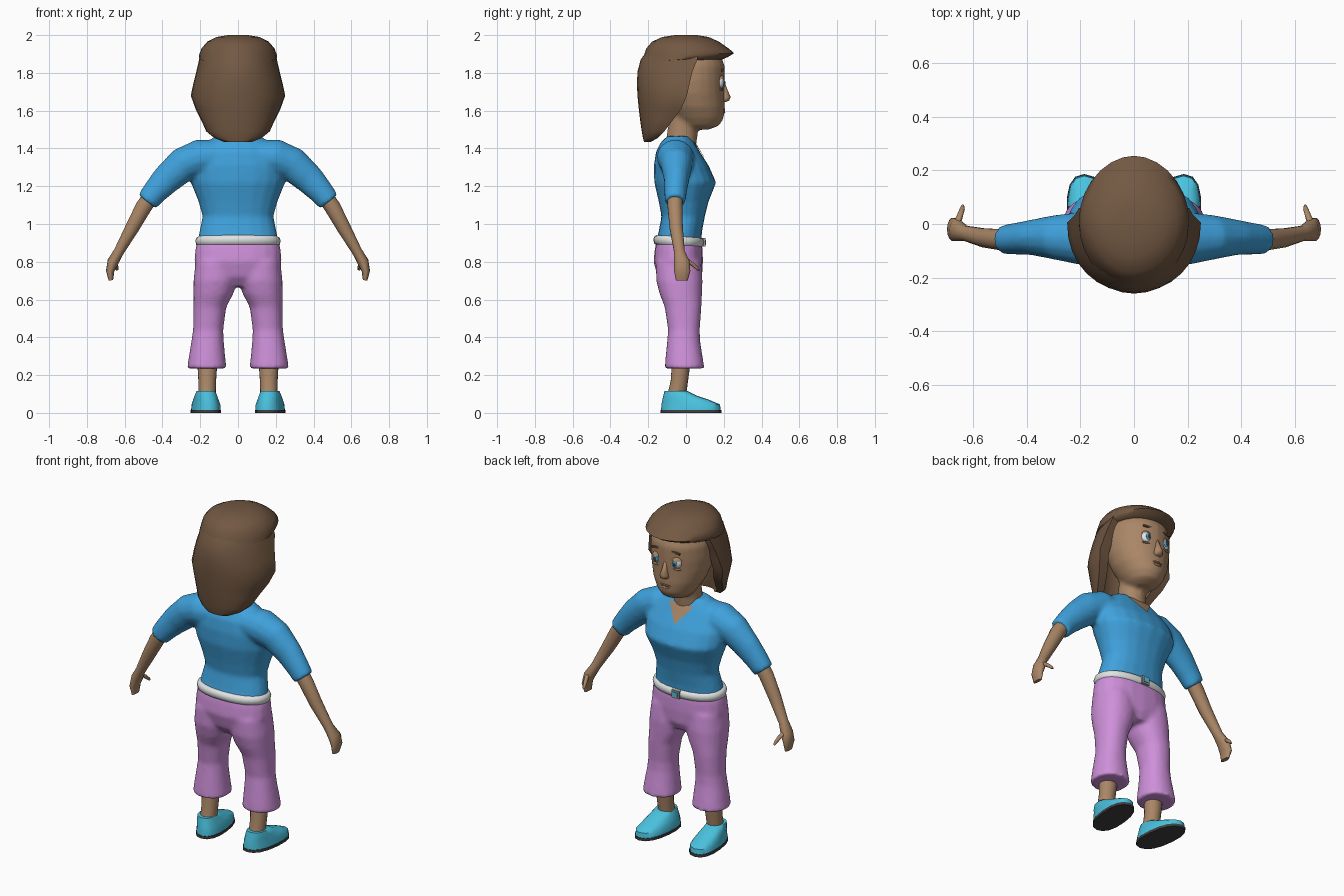
import bpy, bmesh, math
from mathutils import Vector

if "Cube" in bpy.data.objects:
    bpy.data.objects.remove(bpy.data.objects["Cube"])


def mat(name, r, g, b):
    m = bpy.data.materials.new(name)
    m.diffuse_color = (r, g, b, 1)
    m.use_nodes = True
    m.node_tree.nodes["Principled BSDF"].inputs["Base Color"].default_value = m.diffuse_color
    return m


SKIN = mat("skin", .40, .24, .135)
HAIR = mat("brown hair", .17, .098, .055)
BLUE = mat("shirt blue", .05, .36, .72)
PINK = mat("trouser pink", .62, .28, .70)
TEAL = mat("shoe teal", .07, .55, .75)
SOLE = mat("dark sole", .05, .05, .05)
WHITE = mat("white", .75, .77, .76)
GREY = mat("buckle grey", .35, .36, .36)
LIP = mat("lip brown", .25, .12, .075)


def ring(z, cx, cy, rx, ry, n=20, p=1.0, skew=0, slope=0):
    """Horizontal oval; p below 1 gives a squarer outline."""
    out = []
    for i in range(n):
        a = 2 * math.pi * i / n
        c, s = math.cos(a), math.sin(a)
        x = rx * math.copysign(abs(c) ** p, c)
        y = ry * math.copysign(abs(s) ** p, s)
        out.append(Vector((cx + x + skew * y, cy + y, z + slope * y)))
    return out


def tube(path, n=14):
    """Rings along a path of (x, y, z, radius, y radius)."""
    pts = [Vector(q[:3]) for q in path]
    out = []
    for i, q in enumerate(path):
        d = pts[min(i + 1, len(pts) - 1)] - pts[max(i - 1, 0)]
        v = Vector((0, 1, 0))
        u = v.cross(d).normalized()
        out.append([pts[i] + u * q[3] * math.cos(2 * math.pi * k / n)
                    + v * q[4] * math.sin(2 * math.pi * k / n) for k in range(n)])
    return out


def mirrored(rings):
    return [[Vector((-v.x, v.y, v.z)) for v in r] for r in rings]


def loft(name, groups, material, remesh=0, angle=50):
    """Skin one or more ring stacks into one closed object."""
    bm = bmesh.new()
    for rings in groups:
        vs = [[bm.verts.new(v) for v in r] for r in rings]
        n = len(vs[0])
        for a, b in zip(vs, vs[1:]):
            for k in range(n):
                bm.faces.new((a[k], a[(k + 1) % n], b[(k + 1) % n], b[k]))
        bm.faces.new(vs[0])
        bm.faces.new(vs[-1])
    return finish(name, bm, material, remesh, angle)


def finish(name, bm, material, remesh=0, angle=50):
    bmesh.ops.recalc_face_normals(bm, faces=bm.faces)
    me = bpy.data.meshes.new(name)
    bm.to_mesh(me)
    bm.free()
    me.materials.append(material)
    ob = bpy.data.objects.new(name, me)
    bpy.context.collection.objects.link(ob)
    if remesh:
        m = ob.modifiers.new("fuse", 'REMESH')
        m.mode, m.voxel_size, m.use_smooth_shade = 'VOXEL', remesh, True
        s = ob.modifiers.new("soften", 'SMOOTH')
        s.factor, s.iterations = .5, 5
    else:
        bpy.ops.object.select_all(action='DESELECT')
        ob.select_set(True)
        bpy.context.view_layer.objects.active = ob
        bpy.ops.object.shade_smooth_by_angle(angle=math.radians(angle))
    return ob


def ball(name, pos, r, material, keep_above=None):
    bm = bmesh.new()
    bmesh.ops.create_uvsphere(bm, u_segments=16, v_segments=10, radius=1)
    if keep_above is not None:
        bmesh.ops.bisect_plane(bm, geom=bm.verts[:] + bm.edges[:] + bm.faces[:], plane_co=(0, 0, keep_above),
                               plane_no=(0, 0, 1), clear_inner=True)
    for v in bm.verts:
        v.co = Vector(pos) + Vector((v.co.x * r[0], v.co.y * r[1], v.co.z * r[2]))
    return finish(name, bm, material)


def box(name, pos, size, material, roll=0):
    bm = bmesh.new()
    bmesh.ops.create_cube(bm, size=1)
    c, s = math.cos(roll), math.sin(roll)
    for v in bm.verts:
        x, y, z = (a * b for a, b in zip(v.co, size))
        v.co = Vector(pos) + Vector((c * x - s * z, y, s * x + c * z))
    return finish(name, bm, material, angle=20)


# shirt: torso and sleeves fused together
torso = [ring(z, 0, (a + b) / 2, rx, (b - a) / 2, p=.9) for z, rx, a, b in (
    (.90, .215, -.16, .08), (.96, .205, -.145, .085), (1.04, .188, -.13, .10), (1.12, .21, -.145, .12),
    (1.22, .25, -.168, .16), (1.31, .255, -.17, .12), (1.38, .22, -.16, .075), (1.43, .17, -.135, .045),
    (1.465, .12, -.10, .02))]
sleeve = tube([(.10, -.06, 1.36, .085, .09), (.20, -.055, 1.352, .098, .10), (.29, -.05, 1.315, .092, .085),
               (.38, -.05, 1.235, .08, .067), (.44, -.055, 1.17, .068, .06), (.482, -.058, 1.118, .06, .056)])
shirt = loft("shirt", [torso, sleeve, mirrored(sleeve)], BLUE, .012)

# skin showing in the V neckline
bm = bmesh.new()
rows = []
for j in range(9):
    t = j / 8
    rows.append([bm.verts.new(((k / 4 - 1) * (.002 + .08 * t), .105 - .05 * t, 1.33 + .11 * t)) for k in range(9)])
for a, b in zip(rows, rows[1:]):
    for k in range(8):
        bm.faces.new((a[k], a[k + 1], b[k + 1], b[k]))
neckline = finish("neckline", bm, SKIN)
w = neckline.modifiers.new("hug", 'SHRINKWRAP')
w.target, w.wrap_method, w.wrap_mode, w.offset = shirt, 'NEAREST_SURFACEPOINT', 'ABOVE_SURFACE', .005

# trousers: hips and flared legs fused together
hips = [ring(z, 0, (a + b) / 2, rx, (b - a) / 2, p=.85) for z, rx, a, b in (
    (.67, .10, -.11, .06), (.72, .20, -.15, .085), (.80, .232, -.172, .09), (.87, .226, -.165, .088),
    (.915, .215, -.155, .08))]
leg = [ring(z, (i + o) / 2, (a + b) / 2, (o - i) / 2, (b - a) / 2, p=.9) for z, i, o, a, b in (
    (.235, .06, .270, -.113, .098), (.30, .068, .260, -.108, .088), (.38, .075, .247, -.10, .075),
    (.44, .078, .238, -.095, .073), (.56, .062, .236, -.113, .082), (.63, .025, .236, -.14, .085),
    (.70, .003, .236, -.158, .088), (.80, .003, .225, -.16, .08))]
loft("trousers", [hips, leg, mirrored(leg)], PINK, .012)

# belt and buckle
loft("belt", [[ring(z, 0, -.038, .208 + e, .117 + e, n=28, p=.9, slope=-.05) for z, e in
               ((.882, 0), (.889, .013), (.912, .018), (.928, .012), (.935, 0))]], WHITE, angle=60)
box("buckle", (0, .094, .903), (.05, .018, .046), GREY)
box("buckle_inset", (0, .104, .903), (.03, .006, .027), TEAL)

# shoes, soles, shins, forearms with hands and thumbs
foot = [ring(z, .17, (a + b) / 2, rx, (b - a) / 2, n=16, p=.85, skew=.10) for z, rx, a, b in (
    (.014, .076, -.132, .184), (.045, .074, -.13, .18), (.07, .066, -.125, .12), (.09, .06, -.12, .06),
    (.115, .05, -.115, .01))]
sole = [ring(z, .17, .026, .079, .161, n=16, p=.85, skew=.10) for z in (0, .016)]
shin = [ring(.09, .163, -.05, .045, .05), ring(.17, .163, -.035, .047, .046), ring(.30, .162, -.022, .055, .05)]
arm = tube([(.455, -.058, 1.155, .042, .042), (.50, -.058, 1.09, .043, .04), (.56, -.052, .98, .037, .036),
            (.63, -.035, .855, .027, .029), (.662, -.022, .80, .030, .042), (.677, -.02, .75, .022, .044),
            (.673, -.022, .702, .012, .032)])
thumb = tube([(.662, .0, .81, .014, .02), (.65, .03, .79, .012, .018), (.642, .055, .768, .010, .012),
              (.64, .066, .755, .006, .007)], 8)
for side, f in (("right", lambda r: r), ("left", mirrored)):
    loft(side + "_shoe", [f(foot)], TEAL)
    loft(side + "_sole", [f(sole)], SOLE)
    loft(side + "_shin", [f(shin)], SKIN)
    loft(side + "_forearm_and_hand", [f(arm)], SKIN, angle=60)
    loft(side + "_thumb", [f(thumb)], SKIN, angle=60)

# head and neck fused together
skull = [ring(z, 0, (a + b) / 2, rx, (b - a) / 2, n=24) for z, rx, a, b in (
    (1.50, .05, .02, .12), (1.52, .085, -.02, .175), (1.56, .115, -.06, .20), (1.62, .148, -.10, .206),
    (1.69, .17, -.13, .203), (1.76, .18, -.15, .205), (1.84, .178, -.15, .205), (1.90, .155, -.13, .18),
    (1.95, .09, -.08, .11))]
neck = [ring(1.38, 0, -.035, .09, .085), ring(1.46, 0, -.022, .078, .082), ring(1.58, 0, -.01, .075, .075)]
loft("head", [skull, neck], SKIN, .012)

# nose and mouth
loft("nose", [[ring(z, 0, y, rx, ry, n=12) for z, y, rx, ry in (
    (1.645, .198, .016, .012), (1.655, .205, .027, .024), (1.672, .208, .025, .029), (1.70, .20, .016, .024),
    (1.745, .192, .010, .015))]], SKIN, angle=80)
ball("upper_lip", (0, .196, 1.606), (.036, .012, .007), LIP)
ball("lower_lip", (0, .195, 1.592), (.027, .013, .008), SKIN)

# eyes, lids and brows
for side, s in (("right", 1), ("left", -1)):
    x = .064 * s
    ball(side + "_eye", (x, .176, 1.75), (.031, .026, .036), WHITE)
    ball(side + "_iris", (x, .2, 1.748), (.016, .006, .019), BLUE)
    ball(side + "_pupil", (x, .2045, 1.748), (.008, .004, .010), SOLE)
    ball(side + "_eyelid", (x, .175, 1.75), (.036, .034, .041), SKIN, keep_above=.4)
    ball(side + "_lower_lid", (x, .184, 1.713), (.03, .014, .006), SKIN)
    box(side + "_eyebrow", (x, .194, 1.815), (.06, .01, .010), HAIR, roll=-.12 * s)

# hair: rounded crown with a rolled fringe
loft("hair_crown", [[ring(z, 0, (a + b) / 2, rx, (b - a) / 2, n=28, p=1.05, slope=sl) for z, rx, a, b, sl in (
    (1.865, .17, -.20, .18, 0), (1.872, .205, -.236, .225, .06), (1.895, .206, -.225, .255, .04),
    (1.93, .193, -.21, .225, 0), (1.965, .163, -.18, .175, 0), (1.99, .115, -.125, .12, 0),
    (2.0, .055, -.06, .06, 0))]], HAIR, angle=70)

# hair: thick curtain wrapping sides and back, open at the face
curtain = []
for z, rx, yb, yf in ((1.435, .075, -.222, -.185), (1.455, .125, -.228, -.15), (1.49, .168, -.234, -.115),
                      (1.55, .195, -.243, -.07), (1.61, .225, -.25, -.025), (1.68, .25, -.257, .005),
                      (1.75, .235, -.26, .02), (1.81, .22, -.256, .035), (1.87, .206, -.24, .06),
                      (1.92, .19, -.205, .06)):
    outer = [(rx * math.cos(math.pi * k / 16), yf + (yb - yf) * math.sin(math.pi * k / 16) ** .92) for k in range(17)]
    inner = [(x * .74, yf + (y - yf) * .78) for x, y in reversed(outer)]
    curtain.append([Vector((x, y, z)) for x, y in outer + inner])
loft("hair_curtain", [curtain], HAIR, angle=55)
